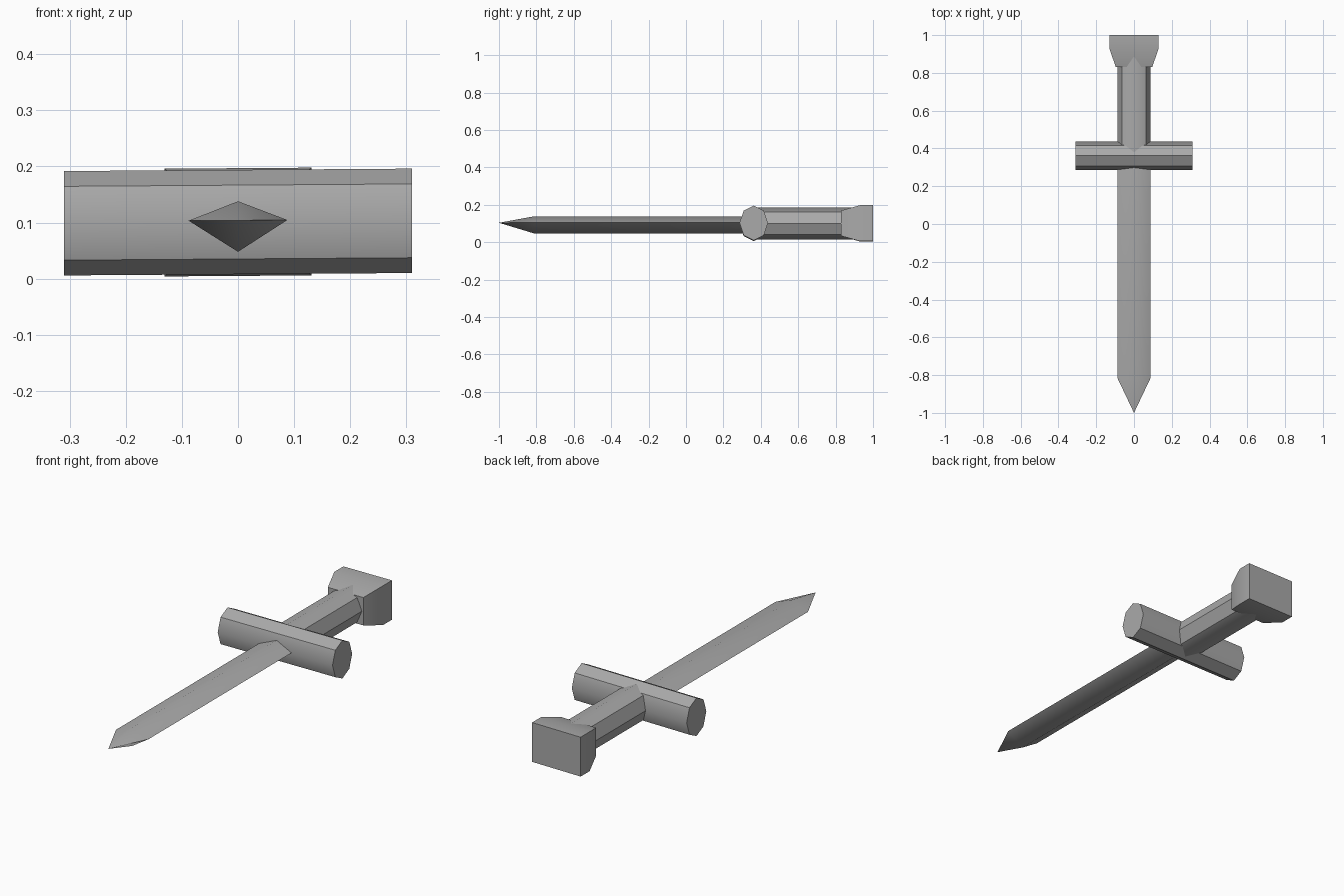
import bpy, bmesh, math

cube = bpy.data.objects.get("Cube")
if cube:
    bpy.data.objects.remove(cube, do_unlink=True)

GREY = (0.40, 0.40, 0.40, 1.0)
steel = bpy.data.materials.new("plain grey")
steel.use_nodes = True
steel.diffuse_color = GREY
steel.node_tree.nodes["Principled BSDF"].inputs["Base Color"].default_value = GREY

MID = 0.101    # height of the sword's axis
TILT = 0.007   # the sword lies rolled very slightly to one side


def loft(name, rings, smooth_angle):
    """Skin a list of closed rings, cap both ends and shade by angle."""
    bm = bmesh.new()
    loops = [[bm.verts.new((x, y, z + TILT * x)) for x, y, z in r] for r in rings]
    n = len(loops[0])
    for a, b in zip(loops, loops[1:]):
        for i in range(n):
            j = (i + 1) % n
            bm.faces.new((a[i], a[j], b[j], b[i]))
    bm.faces.new(loops[0])
    bm.faces.new(loops[-1])
    bmesh.ops.remove_doubles(bm, verts=bm.verts, dist=1e-5)
    bmesh.ops.recalc_face_normals(bm, faces=bm.faces)
    mesh = bpy.data.meshes.new(name)
    bm.to_mesh(mesh)
    bm.free()
    obj = bpy.data.objects.new(name, mesh)
    bpy.context.collection.objects.link(obj)
    mesh.materials.append(steel)
    bpy.ops.object.select_all(action='DESELECT')
    obj.select_set(True)
    bpy.context.view_layer.objects.active = obj
    bpy.ops.object.shade_smooth_by_angle(angle=math.radians(smooth_angle))
    return obj


def octagon(ru, rv):
    return [(ru * math.cos(k * math.pi / 4), rv * math.sin(k * math.pi / 4))
            for k in range(8)]


# Blade: uneven diamond section narrowing to a point
def blade_ring(y, s):
    edge = 0.104
    return [(0.088 * s, y, edge), (0, y, edge + 0.034 * s),
            (-0.088 * s, y, edge), (0, y, edge - 0.056 * s)]


loft("blade", [blade_ring(-1.0, 0), blade_ring(-0.815, 1), blade_ring(0.36, 1)], 75)

# Crossguard: eight-sided bar across the sword
loft("crossguard", [[(x, 0.362 + u, MID + v) for u, v in octagon(0.076, 0.093)]
                    for x in (-0.31, 0.31)], 40)

# Grip: eight-sided handle
loft("grip", [[(u, y, 0.1 + v) for u, v in octagon(0.088, 0.085)]
              for y in (0.36, 0.95)], 44)


# Pommel: block that flares out towards the back
def pommel_ring(y, w, h):
    return [(w, y, MID - h), (w, y, MID + h), (-w, y, MID + h), (-w, y, MID - h)]


loft("pommel", [pommel_ring(0.83, 0.096, 0.068), pommel_ring(0.93, 0.131, 0.096),
                pommel_ring(1.0, 0.131, 0.096)], 30)
